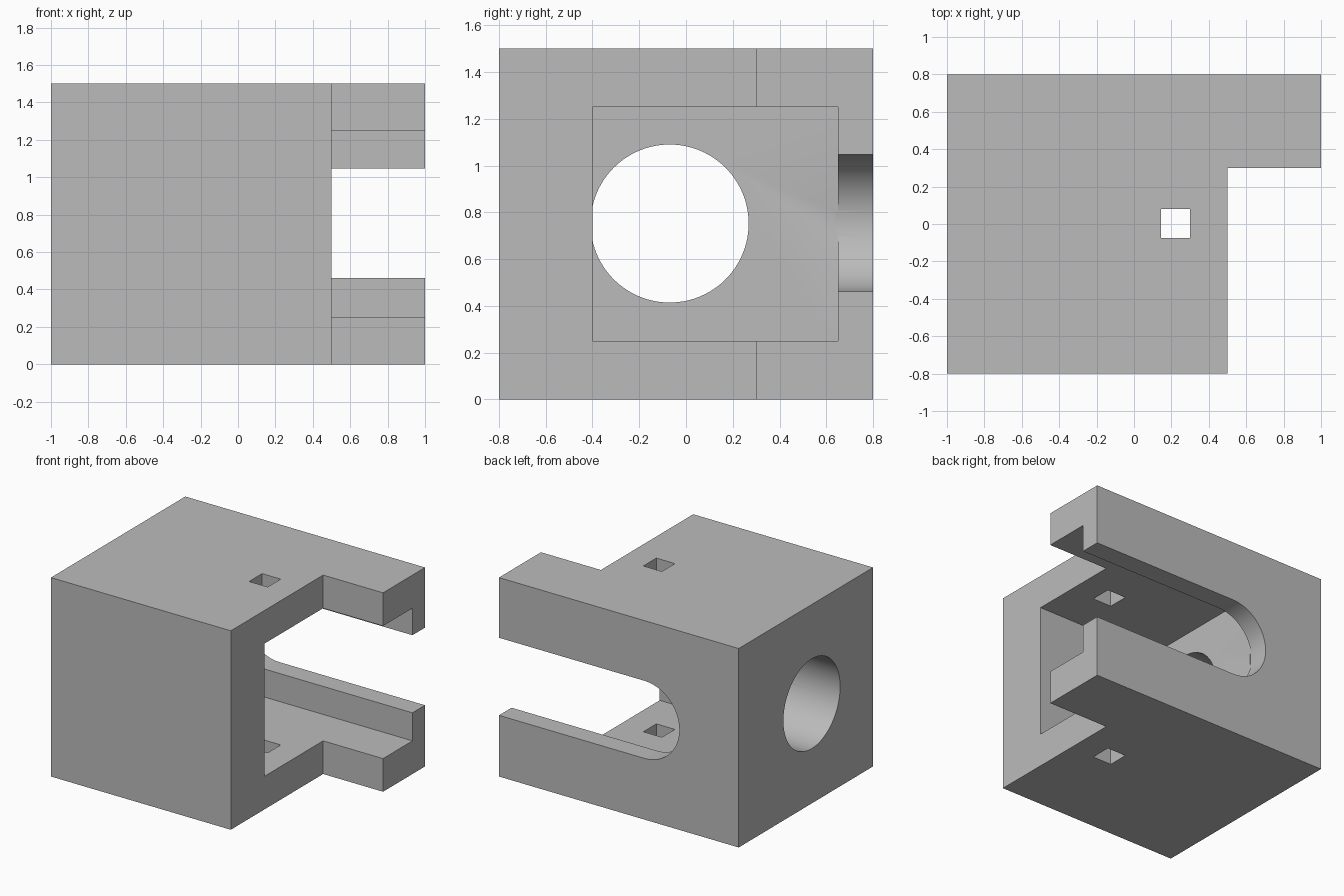
import bpy
import math
from mathutils import Vector

default = bpy.data.objects.get("Cube")
if default:
    bpy.data.objects.remove(default, do_unlink=True)

grey = bpy.data.materials.new("plain_grey")
grey.use_nodes = True
colour = (0.5, 0.5, 0.5, 1)
grey.diffuse_color = colour
grey.node_tree.nodes["Principled BSDF"].inputs["Base Color"].default_value = colour


def finish(name):
    ob = bpy.context.object
    ob.name = name
    ob.data.name = name
    bpy.ops.object.transform_apply(location=True, rotation=True, scale=True)
    ob.data.materials.clear()
    ob.data.materials.append(grey)
    return ob


def box(name, low, high):
    low, high = Vector(low), Vector(high)
    bpy.ops.mesh.primitive_cube_add(size=1, location=(low + high) / 2)
    bpy.context.object.scale = high - low
    return finish(name)


def cylinder(name, radius, start, end):
    start, end = Vector(start), Vector(end)
    axis = end - start
    bpy.ops.mesh.primitive_cylinder_add(
        vertices=96, radius=radius, depth=axis.length, location=(start + end) / 2,
        rotation=axis.to_track_quat('Z', 'Y').to_euler())
    return finish(name)


# Solid block
housing = box("housing", (-1, -0.8, 0), (1, 0.8, 1.5))

# Slot in the back wall: a round end and a straight run to the open side
slot_x, slot_z, slot_r = -0.212, 0.754, 0.2925
cutters = [
    box("corner_cutter", (0.5, -0.9, -0.1), (1.1, 0.3, 1.6)),
    box("cavity_cutter", (-0.5, -0.4, 0.25), (1.2, 0.65, 1.25)),
    cylinder("slot_end_cutter", slot_r, (slot_x, 0.64, slot_z), (slot_x, 0.9, slot_z)),
    box("slot_cutter", (slot_x, 0.63, slot_z - slot_r), (1.15, 0.95, slot_z + slot_r)),
    cylinder("bore_cutter", 0.338, (-1.1, -0.07, 0.752), (-0.495, -0.07, 0.752)),
    box("pin_hole_cutter", (0.145, -0.075, -0.2), (0.3, 0.08, 1.7)),
]

# Cut the block with each helper in turn
bpy.ops.object.select_all(action='DESELECT')
housing.select_set(True)
bpy.context.view_layer.objects.active = housing
for cutter in cutters:
    mod = housing.modifiers.new(cutter.name, 'BOOLEAN')
    mod.operation = 'DIFFERENCE'
    mod.solver = 'EXACT'
    mod.object = cutter
    bpy.ops.object.modifier_apply(modifier=mod.name)
for cutter in cutters:
    bpy.data.objects.remove(cutter, do_unlink=True)

# Smooth bores, crisp edges
bpy.ops.object.shade_smooth_by_angle(angle=math.radians(30))
